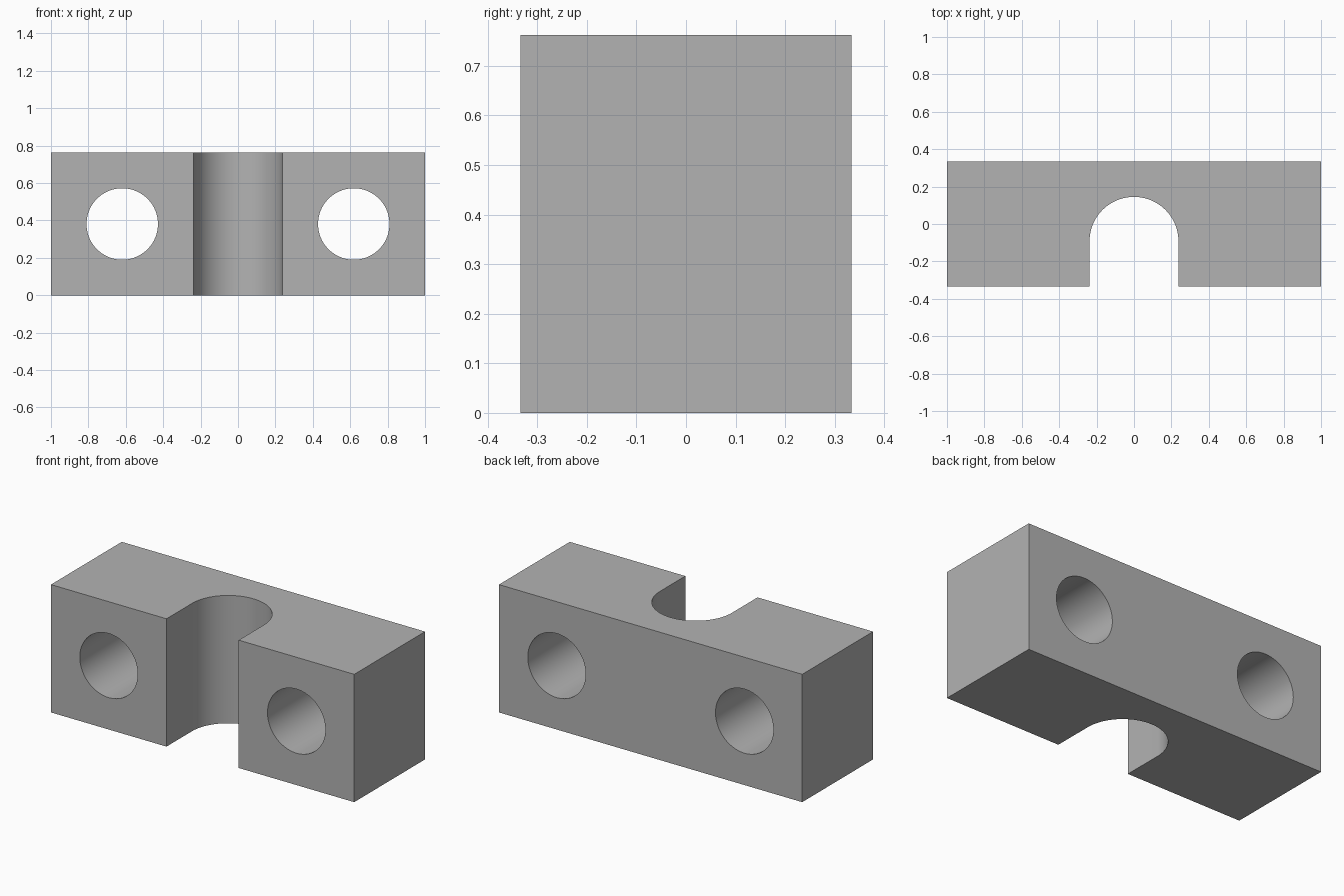
import bpy
import bmesh
from math import pi, cos, sin, radians

WIDTH, DEPTH, HEIGHT = 2.0, 0.667, 0.762
SLOT_RADIUS, SLOT_Y = 0.238, -0.093
HOLE_RADIUS, HOLE_X = 0.191, 0.619
ARC_STEPS = 48

default = bpy.data.objects.get("Cube")
if default:
    bpy.data.objects.remove(default, do_unlink=True)

# Plain grey material
grey = bpy.data.materials.new("plain_grey")
grey.use_nodes = True
colour = (0.45, 0.45, 0.45, 1)
grey.diffuse_color = colour
grey.node_tree.nodes["Principled BSDF"].inputs["Base Color"].default_value = colour

# Block outline with a round-ended slot open to the front
w, d = WIDTH / 2, DEPTH / 2
arc = [(-SLOT_RADIUS * cos(pi * i / ARC_STEPS), SLOT_Y + SLOT_RADIUS * sin(pi * i / ARC_STEPS))
       for i in range(ARC_STEPS + 1)]
outline = [(-w, -d), (-SLOT_RADIUS, -d), *arc, (SLOT_RADIUS, -d), (w, -d), (w, d), (-w, d)]

# Extrude the outline upwards
bm = bmesh.new()
base = bm.faces.new([bm.verts.new((x, y, 0)) for x, y in outline])
top = bmesh.ops.extrude_face_region(bm, geom=[base])["geom"]
bmesh.ops.translate(bm, vec=(0, 0, HEIGHT),
                    verts=[v for v in top if isinstance(v, bmesh.types.BMVert)])
bmesh.ops.recalc_face_normals(bm, faces=bm.faces)
mesh = bpy.data.meshes.new("slotted_block")
bm.to_mesh(mesh)
bm.free()
mesh.materials.append(grey)
block = bpy.data.objects.new("slotted_block", mesh)
bpy.context.collection.objects.link(block)


def drill(x):
    """Cut a round hole from front to back."""
    bpy.ops.mesh.primitive_cylinder_add(vertices=96, radius=HOLE_RADIUS, depth=DEPTH * 2,
                                        location=(x, 0, HEIGHT / 2), rotation=(pi / 2, 0, 0))
    cutter = bpy.context.object
    cutter.name = "hole_cutter"
    cutter.hide_render = True
    cutter.data.materials.append(grey)
    cut = block.modifiers.new("hole", "BOOLEAN")
    cut.operation = "DIFFERENCE"
    cut.solver = "EXACT"
    cut.object = cutter
    bpy.ops.object.select_all(action="DESELECT")
    block.select_set(True)
    bpy.context.view_layer.objects.active = block
    bpy.ops.object.modifier_apply(modifier=cut.name)
    bpy.data.objects.remove(cutter, do_unlink=True)


# Two bolt holes, one on each side of the slot
for side in (-1, 1):
    drill(side * HOLE_X)

bpy.ops.object.shade_smooth_by_angle(angle=radians(30))
